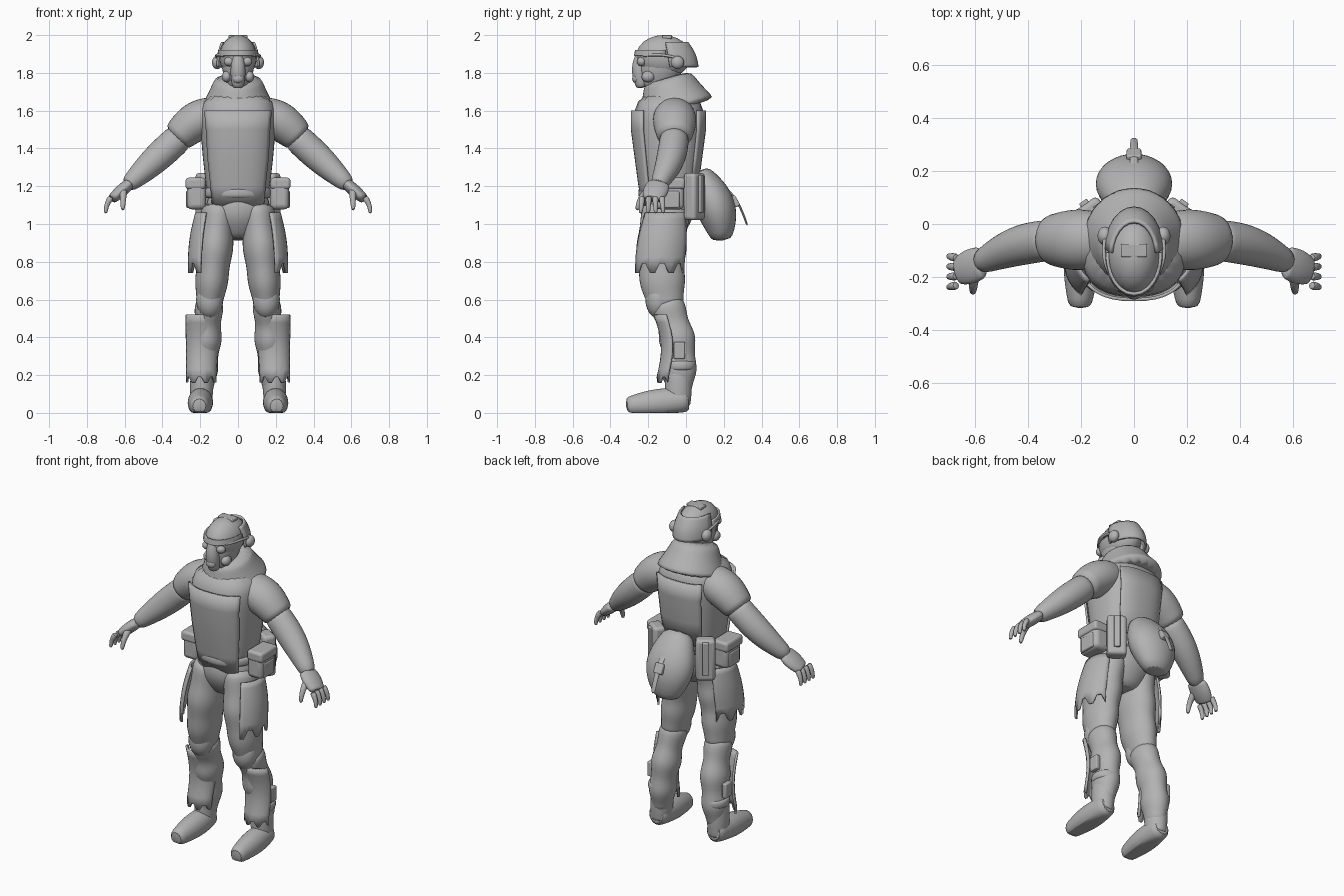
import bpy, bmesh, math
from mathutils import Vector, Matrix

cube = bpy.data.objects.get("Cube")
if cube:
    bpy.data.objects.remove(cube)

shade = (.45, .45, .45, 1)
grey = bpy.data.materials.new("plain_grey")
grey.use_nodes = True
grey.diffuse_color = shade
grey.node_tree.nodes["Principled BSDF"].inputs["Base Color"].default_value = shade

parts = []
FRONT, BACK, OUTSIDE = -90, 90, 0


def finish(name, bm, pair, modifier=None, **settings):
    """Make the object, or a left and a right one when it is a pair."""
    bmesh.ops.recalc_face_normals(bm, faces=bm.faces)
    for prefix in ("left_", "right_") if pair else ("",):
        mesh = bpy.data.meshes.new(prefix + name)
        bm.to_mesh(mesh)
        mesh.materials.append(grey)
        if prefix == "right_":
            mesh.transform(Matrix.Scale(-1, 4, Vector((1, 0, 0))))
            mesh.flip_normals()
        part = bpy.data.objects.new(prefix + name, mesh)
        bpy.context.collection.objects.link(part)
        parts.append(part)
        if modifier:
            added = part.modifiers.new(modifier.lower(), modifier)
            for key, value in settings.items():
                setattr(added, key, value)
    bm.free()


def stack(y, rows):
    """Stations (centre, width, depth) one above another on the middle line."""
    return [(Vector((0, y, z)), width, depth) for z, width, depth in rows]


def limb(start, end, thick, thin, bulge=0, flat=1, bow=(0, 0, 0), fold=0, steps=8):
    """Stations from start to end that taper, bulge, bow and crease by rule."""
    stations = []
    for i in range(steps + 1):
        t = i / steps
        arch = math.sin(math.pi * t)
        centre = Vector(start).lerp(Vector(end), t) + Vector(bow) * arch
        radius = thick + (thin - thick) * t + bulge * arch + fold * math.sin(3 * math.tau * t)
        stations.append((centre, radius, radius * flat))
    return stations


def rounded(angle, power):
    """Point on a unit circle, squarer for a higher power."""
    return [math.copysign(abs(c) ** (2 / power), c) for c in (math.cos(angle), math.sin(angle))]


def bridge(bm, rings, closed):
    for low, high in zip(rings, rings[1:]):
        for k in range(0 if closed else 1, len(low)):
            bm.faces.new((low[k], low[k - 1], high[k - 1], high[k]))


def tube(name, stations, pair=False, power=2, sides=16):
    """Smooth capped loft through the stations."""
    bm = bmesh.new()
    rings = []
    along = (stations[-1][0] - stations[0][0]).normalized()
    guide = Vector((0, 0, 1)) if abs(along.y) > .8 else Vector((0, 1, 0))
    for i, (centre, width, depth) in enumerate(stations):
        after, before = stations[min(i + 1, len(stations) - 1)], stations[max(i - 1, 0)]
        tangent = (after[0] - before[0]).normalized()
        across = guide.cross(tangent).normalized()
        other = tangent.cross(across)
        ring = []
        for k in range(sides):
            a, b = rounded(math.tau * k / sides, power)
            point = centre + across * width * a + other * depth * b
            point.z = max(point.z, 0)
            ring.append(bm.verts.new(point))
        rings.append(ring)
    bridge(bm, rings, True)
    bm.faces.new(rings[0])
    bm.faces.new(rings[-1])
    finish(name, bm, pair, 'SUBSURF', levels=1, render_levels=1)


def plate(name, stations, facing, spread, pair=False, grow=0, power=2, teeth=0):
    """Thin plate curved round one side of the stations, with a ragged lower end."""
    bm = bmesh.new()
    rings = []
    for station in stations:
        centre, width, depth = station
        ring = []
        for k in range(13):
            a, b = rounded(math.radians(facing + spread * (k / 6 - 1)), power)
            drop = teeth if station is stations[-1] and k % 4 < 2 else 0
            ring.append(bm.verts.new(centre + Vector(((width + grow) * a, (depth + grow) * b, -drop))))
        rings.append(ring)
    bridge(bm, rings, False)
    finish(name, bm, pair, 'SOLIDIFY', thickness=.012, offset=0)


def ball(name, centre, size, pair=False):
    bm = bmesh.new()
    place = Matrix.Translation(centre) @ Matrix.Diagonal((*size, 1))
    bmesh.ops.create_uvsphere(bm, u_segments=20, v_segments=12, radius=1, matrix=place)
    finish(name, bm, pair)


def box(name, centre, size, pair=False, turn=0, tilt=0):
    """Rounded block, its bevel set by its thinnest side."""
    bm = bmesh.new()
    spin = Matrix.Rotation(math.radians(turn), 4, 'Z') @ Matrix.Rotation(math.radians(tilt), 4, 'X')
    place = Matrix.Translation(centre) @ spin @ Matrix.Diagonal((*size, 1))
    bmesh.ops.create_cube(bm, size=1, matrix=place)
    finish(name, bm, pair, 'BEVEL', width=min(size) / 4, segments=3)


# Torso, vest, collar, pelvis and belt
torso = stack(-.09, [(1.1, .16, .13), (1.2, .17, .15), (1.35, .19, .17),
                     (1.5, .2, .19), (1.6, .21, .19), (1.7, .17, .15)])
tube("torso", torso, power=2.5, sides=20)
plate("vest_front", torso[:-1], FRONT, spread=50, grow=.006, power=2.5)
plate("vest_back", torso[1:-1], BACK, spread=42, power=2.5)
tube("collar", limb((0, -.05, 1.6), (0, -.1, 1.78), .21, .12, flat=1.05, bulge=-.005, steps=5), sides=20)
tube("pelvis", limb((0, -.1, 1.17), (0, -.1, .92), .15, .08, bulge=.055, flat=.83))
tube("belt", limb((0, -.1, 1.2), (0, -.1, 1.13), .175, .175, bulge=.01, flat=.85, steps=4))

# Head, helmet, mask and headset
ball("skull", (0, -.12, 1.885), (.1, .145, .115))
tube("jaw", limb((0, -.13, 1.85), (0, -.18, 1.71), .09, .04, bulge=.01, flat=1.35))
plate("helmet_neck_brim", limb((0, -.12, 1.96), (0, -.1, 1.83), .085, .107, bulge=.008, flat=1.5),
      BACK, spread=85)
plate("brow_band", limb((0, -.12, 1.92), (0, -.12, 1.89), .1, .104, flat=1.44), FRONT, spread=95)
tube("mask_nose", limb((0, -.235, 1.92), (0, -.23, 1.72), .02, .03, bulge=.015, bow=(0, -.015, 0)))
ball("mask_filter", (0, -.265, 1.77), (.03, .02, .025))
box("top_mount", (0, -.1, 1.99), (.1, .05, .02))
ball("goggle", (.045, -.235, 1.86), (.03, .025, .025), pair=True)
ball("cheek_filter", (.06, -.2, 1.78), (.026, .035, .03), pair=True)
ball("ear_cup", (.11, -.045, 1.855), (.028, .035, .035), pair=True)
tube("headset_cable", limb((.11, -.05, 1.88), (.07, -.23, 1.89), .008, .008, bow=(.02, 0, .01)),
     pair=True, sides=8)

# Arms
shoulder, cuff = Vector((.12, -.06, 1.58)), Vector((.33, -.06, 1.45))
wrist, knuckles = Vector((.59, -.15, 1.2)), Vector((.67, -.18, 1.13))
tube("sleeve", limb(shoulder, cuff, .095, .082, bulge=.018, flat=1.1, bow=(0, 0, .025)), pair=True)
tube("forearm", limb(cuff.lerp(shoulder, .15), wrist, .078, .042, bulge=.016, bow=(0, .02, 0)), pair=True)
tube("palm", limb(wrist.lerp(knuckles, -.2), knuckles, .03, .025, bulge=.006, flat=2), pair=True)

# Fingers fan out from the knuckles
for i, finger in enumerate(("index", "middle", "ring", "little")):
    root = knuckles + Vector((0, (i - 1.5) * .035, .015))
    tip = root + Vector((.03, (i - 1.5) * .005, -.09))
    tube(finger + "_finger", limb(root, tip, .019, .01, bow=(.01, 0, 0), steps=4), pair=True, sides=8)
thumb_root = wrist.lerp(knuckles, .2) - Vector((0, .03, 0))
tube("thumb", limb(thumb_root, (.61, -.26, 1.07), .025, .011, bow=(0, -.015, .01), steps=4),
     pair=True, sides=8)

# Legs, boots and armour plates
hip, knee, ankle = Vector((.1, -.1, 1.1)), Vector((.15, -.11, .6)), Vector((.19, -.04, .1))
heel, toe = Vector((.195, .02, .07)), Vector((.205, -.32, .035))
tube("thigh", limb(hip, knee.lerp(ankle, .1), .09, .07, bulge=.015, flat=1.38, fold=.004,
                   bow=(0, -.03, 0), steps=12), pair=True)
tube("calf", limb(knee, ankle, .07, .06, bulge=.012, flat=1.2, fold=.007,
                  bow=(0, .035, 0), steps=12), pair=True)
ball("knee_pad", knee - Vector((0, .035, 0)), (.072, .07, .1), pair=True)
plate("thigh_plate", limb((.11, -.11, 1.06), (.125, -.14, .79), .11, .135, bulge=.01, flat=1.1),
      OUTSIDE, spread=58, pair=True, teeth=.05)
plate("shin_guard", limb((.185, -.09, .52), (.195, -.085, .19), .088, .076, flat=.85, bow=(0, .03, 0)),
      FRONT, spread=80, pair=True, teeth=.03)
tube("shin_strap", limb((.185, -.03, .28), (.185, -.03, .22), .07, .07, bulge=.008, flat=1.1, steps=4),
     pair=True)
box("calf_buckle", (.255, -.035, .33), (.03, .06, .09), pair=True)
tube("boot_shaft", limb((.19, -.04, .22), (.195, -.04, .03), .062, .055, bulge=.004, flat=1.15), pair=True)
tube("boot_foot", limb(heel, toe, .055, .042, bulge=.02, flat=1.1), pair=True)

# Pouches round the belt
pouch = Vector((.22, -.085, 1.16))
box("hip_pouch", pouch, (.1, .15, .165), pair=True)
box("hip_pouch_flap", pouch + Vector((.005, 0, .055)), (.105, .16, .06), pair=True)
box("hip_pouch_pocket", pouch + Vector((.04, 0, -.03)), (.03, .1, .09), pair=True)
back_pouch = Vector((.165, .045, 1.145))
box("back_pouch", back_pouch, (.11, .075, .25), pair=True, turn=-35)
box("back_pouch_strap", back_pouch + Vector((.023, .033, .015)), (.035, .02, .2), pair=True, turn=-35)

# Rear bag that sags away from the belt, with its strap
tube("rear_bag", limb((0, .06, 1.28), (0, .19, .91), .08, .07, bulge=.075, flat=.72, bow=(0, .03, 0)))
tube("bag_strap", limb((0, .12, 1.26), (0, .325, .99), .02, .015, flat=.4, bow=(0, .03, .02)), sides=8)
box("bag_buckle", (0, .26, 1.12), (.055, .03, .06), tilt=30)

# Smooth shading that keeps hard edges
bpy.ops.object.select_all(action='DESELECT')
for part in parts:
    part.select_set(True)
bpy.context.view_layer.objects.active = parts[0]
bpy.ops.object.shade_smooth_by_angle(angle=math.radians(45))
